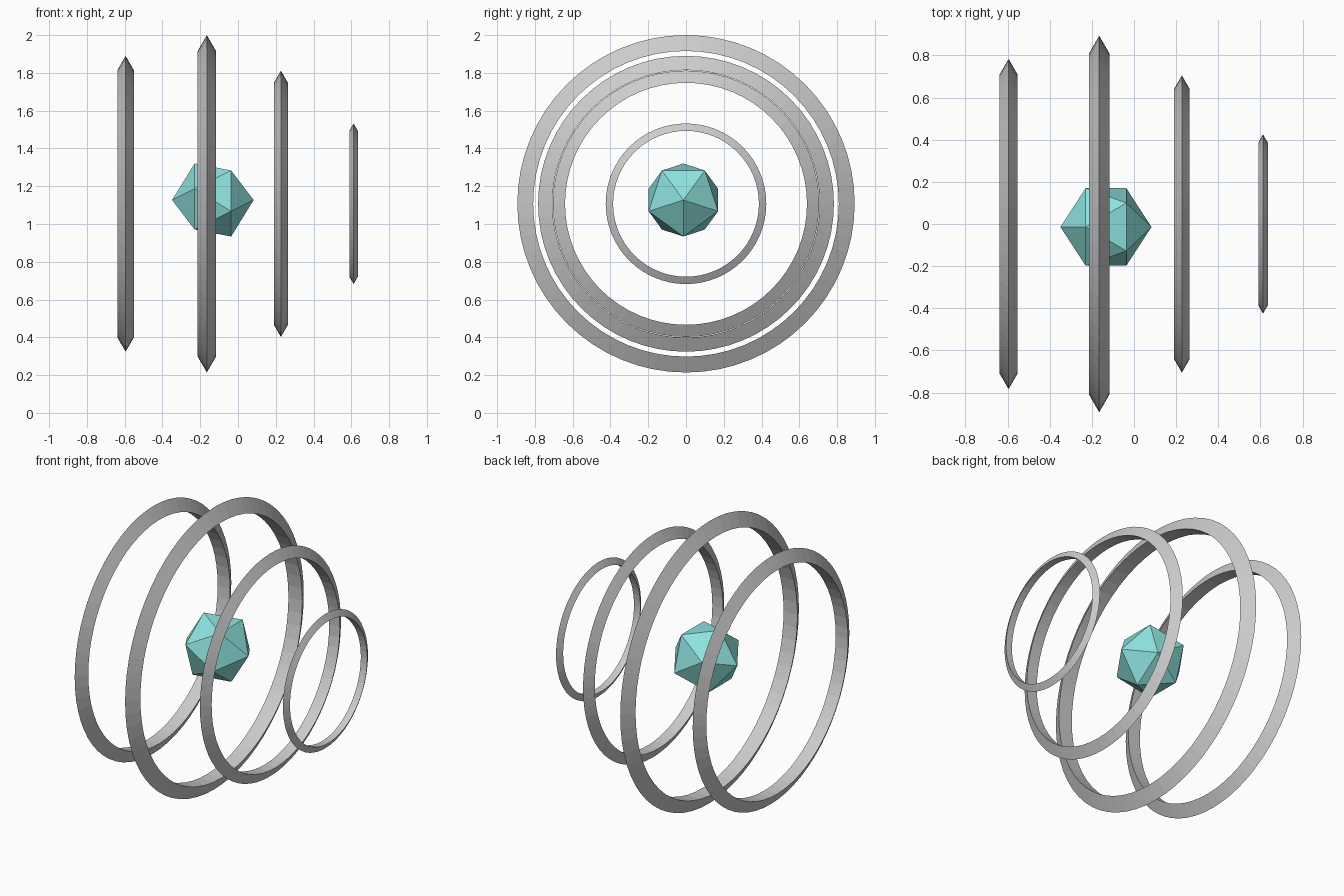
import bpy
import math

cube = bpy.data.objects.get("Cube")
if cube:
    bpy.data.objects.remove(cube, do_unlink=True)


def make_material(name, rgb):
    mat = bpy.data.materials.new(name)
    mat.use_nodes = True
    colour = (*rgb, 1.0)
    mat.diffuse_color = colour
    mat.node_tree.nodes["Principled BSDF"].inputs["Base Color"].default_value = colour
    return mat


ring_grey = make_material("ring grey", (0.6, 0.6, 0.6))
gem_teal = make_material("gem teal", (0.27, 0.76, 0.73))

AXIS_HEIGHT = 1.107
FACE_X = (0, math.pi / 2, 0)  # turns the z axis of a primitive onto +x


def finish(name, mat):
    obj = bpy.context.object
    obj.name = obj.data.name = name
    obj.data.materials.append(mat)
    bpy.ops.object.shade_flat()
    return obj


def add_ring(name, x, outer_radius, thickness):
    """Hoop with a triangular section: sharp rim outside, flat band inside."""
    bpy.ops.mesh.primitive_torus_add(
        major_segments=64, minor_segments=3,
        major_radius=outer_radius - thickness, minor_radius=thickness,
        location=(x, 0, AXIS_HEIGHT), rotation=FACE_X)
    finish(name, ring_grey)


# Four hoops sharing one axis
add_ring("ring_far_right", -0.595, 0.783, 0.050)
add_ring("ring_largest", -0.165, 0.893, 0.056)
add_ring("ring_medium", 0.227, 0.705, 0.043)
add_ring("ring_small", 0.612, 0.425, 0.026)

# Twenty-sided gem, pointing along the hoop axis
bpy.ops.mesh.primitive_ico_sphere_add(
    subdivisions=1, radius=0.216,
    location=(-0.133, -0.014, 1.127), rotation=FACE_X)
finish("gem", gem_teal)
